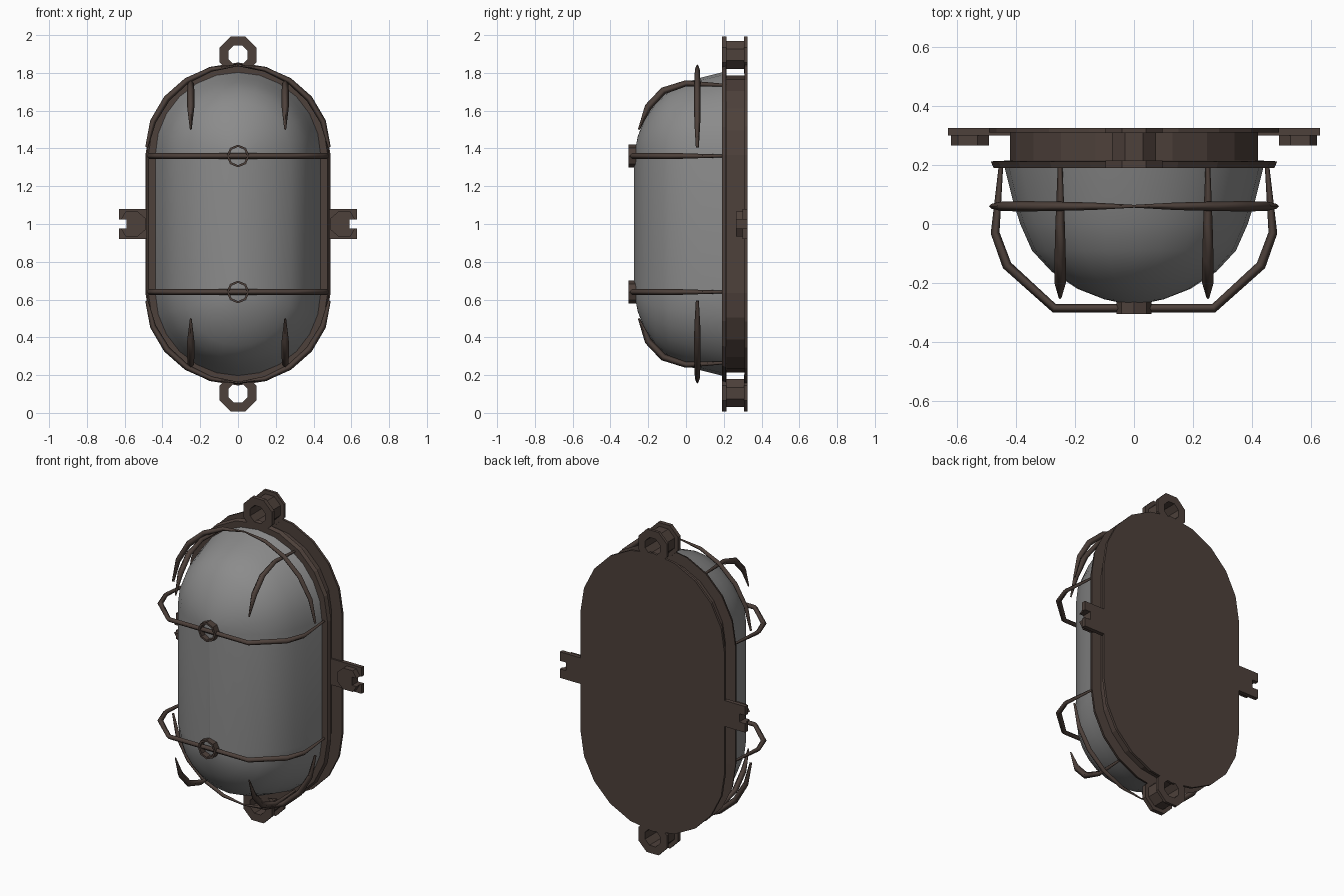
import bpy, bmesh, math
from mathutils import Vector

cube = bpy.data.objects.get("Cube")
if cube:
    bpy.data.objects.remove(cube, do_unlink=True)

MID, HALF = 1.0, 0.365      # centre height, half of the straight side
BACK, FRONT = 0.325, 0.19   # rear and front planes of the housing


def material(name, rgb):
    m = bpy.data.materials.new(name)
    m.use_nodes = True
    m.diffuse_color = (*rgb, 1)
    m.node_tree.nodes["Principled BSDF"].inputs["Base Color"].default_value = (*rgb, 1)
    return m


brown = material("dark brown metal", (0.075, 0.052, 0.043))
grey = material("grey glass", (0.26, 0.26, 0.26))


def finish(name, bm, mat, smooth=None):
    bmesh.ops.recalc_face_normals(bm, faces=bm.faces)
    me = bpy.data.meshes.new(name)
    bm.to_mesh(me)
    bm.free()
    me.materials.append(mat)
    ob = bpy.data.objects.new(name, me)
    bpy.context.collection.objects.link(ob)
    if smooth:
        bpy.ops.object.select_all(action="DESELECT")
        ob.select_set(True)
        bpy.context.view_layer.objects.active = ob
        bpy.ops.object.shade_smooth_by_angle(angle=math.radians(smooth))
    return ob


def stadium(r, y, n):
    """Upright rounded outline of radius r in the plane y."""
    pts = []
    for sign in (1, -1):
        for i in range(n + 1):
            a = math.pi * i / n
            pts.append((sign * r * math.cos(a), y, MID + sign * (HALF + r * math.sin(a))))
    return pts


def loft(name, rings, mat, closed=False, caps=(), smooth=None):
    """Skin a list of point rings."""
    bm = bmesh.new()
    rows = [[bm.verts.new(p) for p in ring] for ring in rings]
    n = len(rows[0])
    pairs = list(zip(rows, rows[1:])) + ([(rows[-1], rows[0])] if closed else [])
    for a, b in pairs:
        for i in range(n):
            j = (i + 1) % n
            bm.faces.new((a[i], a[j], b[j], b[i]))
    for c in caps:
        bm.faces.new(rows[c])
    return finish(name, bm, mat, smooth)


def tube(name, x, z, y0, y1, outer, inner, sides, turn=0.0):
    """Faceted ring along y; solid when inner is zero."""
    def ring(r, y):
        return [(x + r * math.cos(turn + math.tau * i / sides), y,
                 z + r * math.sin(turn + math.tau * i / sides)) for i in range(sides)]
    if inner:
        return loft(name, [ring(outer, y0), ring(outer, y1), ring(inner, y1), ring(inner, y0)],
                    brown, closed=True)
    return loft(name, [ring(outer, y0), ring(outer, y1)], brown, caps=(0, 1))


def plate(name, outline, y0, y1):
    """Extrude an x-z outline between two planes."""
    return loft(name, [[(x, y, z) for x, z in outline] for y in (y0, y1)], brown, caps=(0, 1))


def wire(name, path, radii, depth=0.016):
    """Thin tapered cage bar."""
    cu = bpy.data.curves.new(name, "CURVE")
    cu.dimensions = "3D"
    cu.bevel_depth = depth
    cu.bevel_resolution = 0
    cu.use_fill_caps = True
    sp = cu.splines.new("POLY")
    sp.points.add(len(path) - 1)
    for p, co, r in zip(sp.points, path, radii):
        p.co = (*co, 1)
        p.radius = r
    tmp = bpy.data.objects.new(name + "_curve", cu)
    bpy.context.collection.objects.link(tmp)
    dg = bpy.context.evaluated_depsgraph_get()
    me = bpy.data.meshes.new_from_object(tmp.evaluated_get(dg))
    bpy.data.objects.remove(tmp, do_unlink=True)
    me.name = name
    me.materials.clear()
    me.materials.append(brown)
    ob = bpy.data.objects.new(name, me)
    bpy.context.collection.objects.link(ob)


# Housing: closed back, recessed side wall, front rim
housing = [(0.49, BACK), (0.49, 0.31), (0.42, 0.31), (0.42, 0.215),
           (0.485, 0.212), (0.475, FRONT), (0.43, FRONT)]
loft("housing", [stadium(r, y, 10) for r, y in housing], brown, caps=(0, -1))

# Domed glass cover
dome = [(0.44, 0.2), (0.41, 0.08), (0.385, 0.0), (0.345, -0.09), (0.28, -0.16),
        (0.19, -0.22), (0.10, -0.255), (0.004, -0.275)]
loft("glass_cover", [stadium(r, y, 12) for r, y in dome], grey, caps=(-1,), smooth=40)

for end, s in (("top", 1), ("bottom", -1)):
    # Hanging eyes on the front rim and back plate, joined by a sleeve
    zc = MID + s * 0.895
    tube(end + "_front_eye", 0, zc, FRONT, 0.215, 0.105, 0.055, 8, math.pi / 8)
    tube(end + "_back_eye", 0, zc, 0.308, BACK, 0.105, 0.055, 8, math.pi / 8)
    tube(end + "_eye_sleeve", 0, zc, 0.215, 0.308, 0.08, 0.055, 8, math.pi / 8)

    # Hollow boss where the cage crosses the glass
    zb = MID + s * 0.36
    tube(end + "_cage_boss", 0, zb, -0.305, -0.21, 0.06, 0.048, 8)

    # Crossbar wrapping the glass
    half = [(0.45, 0.2), (0.47, -0.03), (0.43, -0.14), (0.27, -0.285)]
    path = [(x, y, zb) for x, y in half] + [(-x, y, zb) for x, y in reversed(half)]
    wire(end + "_crossbar", path, [0.5, 1, 1.1, 1, 1, 1.1, 1, 0.5], 0.015)

    for side, m in (("left", 1), ("right", -1)):
        # Bent upright bar over the rounded end
        bar = [(0.2, 0.735), (0.0, 0.745), (-0.12, 0.705), (-0.2, 0.62), (-0.25, 0.5)]
        wire(f"{end}_{side}_upright", [(m * 0.25, y, MID + s * z) for y, z in bar],
             [0.5, 1, 1.2, 1.2, 0.3])
        # Guard hoop around the rounded end, tapering to the middle
        arc = []
        for i in range(6):
            a = math.radians(5 + 85 * i / 5)
            arc.append((m * 0.485 * math.cos(a), 0.06, MID + s * (HALF + 0.475 * math.sin(a))))
        wire(f"{end}_{side}_hoop", arc, [0.5, 1, 1.1, 1, 0.8, 0.3], 0.016)

# Slotted side lugs, each with a thicker pad in front
for side, m in (("left", 1), ("right", -1)):
    lug = [(0.4, 0.08), (0.63, 0.08), (0.63, 0.025), (0.59, 0.025),
           (0.59, -0.025), (0.63, -0.025), (0.63, -0.08), (0.4, -0.08)]
    plate(side + "_lug", [(m * x, MID + z) for x, z in lug], 0.3, BACK)
    pad = [(0.49, 0.03), (0.53, 0.065), (0.595, 0.065), (0.62, 0.025), (0.59, 0.025),
           (0.59, -0.025), (0.62, -0.025), (0.595, -0.065), (0.53, -0.065), (0.49, -0.03)]
    plate(side + "_lug_pad", [(m * x, MID + z) for x, z in pad], 0.265, 0.3)
